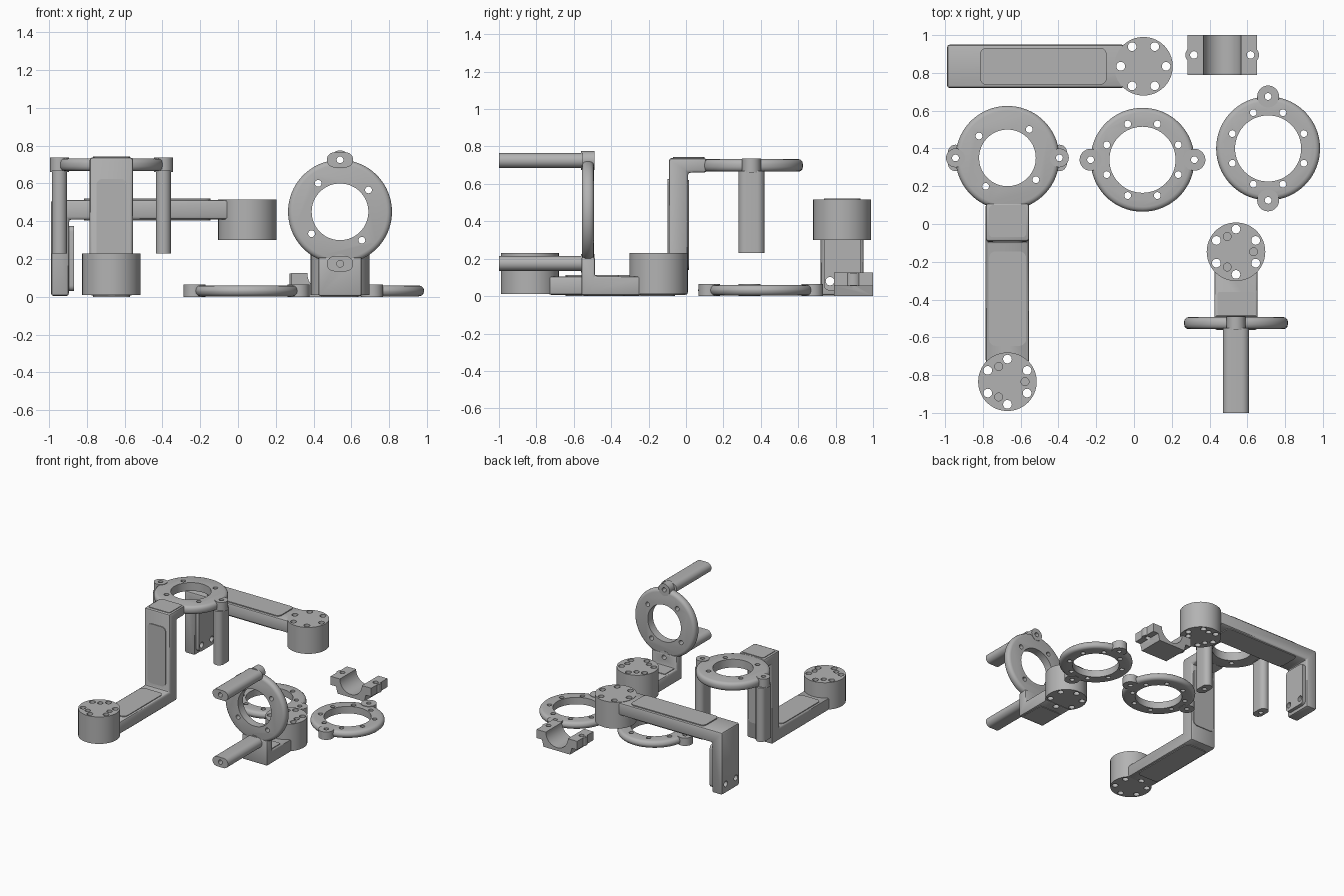
import bpy, bmesh
from math import sin, cos, pi, radians
from mathutils import Matrix

cube = bpy.data.objects.get("Cube")
if cube:
    bpy.data.objects.remove(cube, do_unlink=True)

grey = bpy.data.materials.new("plain_grey")
grey.use_nodes = True
grey.diffuse_color = (0.45, 0.45, 0.45, 1)
grey.node_tree.nodes["Principled BSDF"].inputs["Base Color"].default_value = (0.45, 0.45, 0.45, 1)

# Drawing planes: profile axes (u, v) and extrusion axis w
XY = Matrix.Identity(4)                       # w is +z
XZ = Matrix.Rotation(pi / 2, 4, 'X')          # w is -y
YZ = Matrix(((0, 0, 1, 0), (1, 0, 0, 0), (0, 1, 0, 0), (0, 0, 0, 1)))  # w is +x
parts = []


def arc(u, v, r, a0, a1, n):
    return [(u + r * cos(radians(a0 + (a1 - a0) * i / n)),
             v + r * sin(radians(a0 + (a1 - a0) * i / n))) for i in range(n + 1)]


def new_object(name, bm):
    mesh = bpy.data.meshes.new(name)
    bm.to_mesh(mesh)
    bm.free()
    obj = bpy.data.objects.new(name, mesh)
    bpy.context.collection.objects.link(obj)
    return obj


def prism(name, plane, outline, w0, w1, fillet=0, segments=3):
    """Extrude an outline and round its sharp edges."""
    bm = bmesh.new()
    face = bm.faces.new([bm.verts.new((u, v, w0)) for u, v in outline])
    top = bmesh.ops.extrude_face_region(bm, geom=[face])["geom"]
    bmesh.ops.translate(bm, vec=(0, 0, w1 - w0),
                        verts=[g for g in top if isinstance(g, bmesh.types.BMVert)])
    bmesh.ops.recalc_face_normals(bm, faces=bm.faces)
    if fillet:
        sharp = [e for e in bm.edges if e.calc_face_angle(0) > radians(35)]
        bmesh.ops.bevel(bm, geom=sharp, offset=fillet, segments=segments,
                        profile=0.5, affect='EDGES', clamp_overlap=True)
    bm.transform(plane)
    obj = new_object(name, bm)
    obj.data.materials.append(grey)
    parts.append(obj)
    return obj


def disc(name, plane, u, v, r, w0, w1, fillet=0, n=64):
    return prism(name, plane, arc(u, v, r, 0, 360, n)[:-1], w0, w1, fillet)


def panel(name, plane, u0, u1, v0, v1, w0, w1, r=0.035):
    """Thin plate with rounded corners."""
    pts = (arc(u1 - r, v1 - r, r, 0, 90, 5) + arc(u0 + r, v1 - r, r, 90, 180, 5)
           + arc(u0 + r, v0 + r, r, 180, 270, 5) + arc(u1 - r, v0 + r, r, 270, 360, 5))
    return prism(name, plane, pts, w0, w1)


def drill(objs, plane, holes):
    """Cut round holes (u, v, radius, w0, w1) out of each object."""
    bm = bmesh.new()
    for u, v, r, w0, w1 in holes:
        bmesh.ops.create_cone(bm, cap_ends=True, segments=64 if r > 0.1 else 20,
                              radius1=r, radius2=r, depth=w1 - w0,
                              matrix=plane @ Matrix.Translation((u, v, (w0 + w1) / 2)))
    cutter = new_object("hole_cutter", bm)
    cutter.hide_render = True
    for obj in objs:
        mod = obj.modifiers.new("holes", 'BOOLEAN')
        mod.operation, mod.solver, mod.object = 'DIFFERENCE', 'EXACT', cutter
        bpy.context.view_layer.objects.active = obj
        bpy.ops.object.modifier_apply(modifier=mod.name)
    bpy.data.objects.remove(cutter, do_unlink=True)


def polar(u, v, r, start, n):
    return arc(u, v, r, start, start + 360, n)[:-1]


def ring(name, plane, u, v, w0, w1, bore, ears, ear_r, pitch, start, n, post=None, extra=()):
    """Flat ring with two eared lugs, bolt holes and optional oblong posts."""
    objs = [disc(name + "_ring", plane, u, v, 0.275, w0, w1, 0.026, 80)]
    lugs = polar(u, v, 0.275, ears, 2)
    for i, (a, b) in enumerate(lugs):
        objs.append(disc(f"{name}_lug_{i}", plane, a, b, ear_r, w0 - 0.003, w1 + 0.004, 0, 32))
        if post:
            pts = arc(0, 0.03, 0.04, 0, 180, 12) + arc(0, -0.03, 0.04, 180, 360, 12)
            c, s = cos(radians(ears)), sin(radians(ears))
            pts = [(a + p * c - q * s, b + p * s + q * c) for p, q in pts]
            objs.append(prism(f"{name}_post_{i}", plane, pts, *post))
    lo, hi = min([w0, *(post or ())]) - 0.05, max([w1, *(post or ())]) + 0.05
    holes = [(a, b, 0.018, w0 - 0.02, w1 + 0.02) for a, b in polar(u, v, pitch, start, n)]
    holes += [(a, b, 0.018, lo, hi) for a, b in lugs]
    drill(objs + list(extra), plane, holes + [(u, v, bore, w0 - 0.02, w1 + 0.02)])


def hub(name, x, y, z0, z1, start, blind, arm):
    """Round hub with six through holes and three blind ones."""
    drum = disc(name, XY, x, y, 0.155, z0, z1)
    holes = [(a, b, 0.023, z0 - 0.05, z1 + 0.05) for a, b in polar(x, y, 0.12, start, 6)]
    drill([drum, arm], XY, holes)
    drill([drum], XY, [(a, b, 0.021, *blind) for a, b in polar(x, y, 0.093, start - 30, 3)])


# Tall stepped bracket: arm, panels, hub, ring with hanging posts
stepped = [(-0.735, 0.006), (0.01, 0.006), (0.01, 0.66), (0.11, 0.66),
           (0.11, 0.738), (-0.092, 0.738), (-0.092, 0.106), (-0.735, 0.106)]
tall_arm = prism("tall_arm", YZ, stepped, -0.785, -0.555, 0.015, 2)
panel("tall_arm_upper_panel", XY, -0.767, -0.571, -0.645, -0.145, 0.1, 0.112)
panel("tall_arm_lower_panel", XY, -0.767, -0.571, -0.645, -0.06, 0.0, 0.01)
panel("tall_arm_front_panel", XZ, -0.75, -0.587, 0.14, 0.625, 0.088, 0.098)
panel("tall_arm_back_panel", XZ, -0.767, -0.571, 0.14, 0.62, -0.016, -0.006)
panel("tall_arm_cap", XY, -0.767, -0.571, -0.07, 0.1, 0.734, 0.743, 0.02)
hub("tall_hub", -0.67, -0.835, 0.01, 0.23, 30, (0.13, 0.3), tall_arm)
ring("tall", XY, -0.67, 0.35, 0.665, 0.733, 0.15, 0, 0.05, 0.19, 52.5, 4, (0.23, 0.67))

# Short bracket: upright ring with forward posts, foot and hub
foot = [(-0.56, 0.004), (-0.24, 0.004), (-0.24, 0.106), (-0.487, 0.106),
        (-0.487, 0.21), (-0.56, 0.21)]
short_arm = prism("short_arm", YZ, foot, 0.425, 0.655, 0.012, 2)
panel("short_arm_upper_panel", XY, 0.443, 0.637, -0.483, -0.36, 0.1, 0.112, 0.01)
panel("short_arm_lower_panel", XY, 0.443, 0.637, -0.53, -0.33, 0.0, 0.008, 0.02)
hub("short_hub", 0.54, -0.147, 0.01, 0.23, 30, (0.13, 0.3), short_arm)
ring("short", XZ, 0.54, 0.45, 0.492, 0.557, 0.15, 90, 0.05, 0.19, 37.5, 4,
     (0.55, 1.0), [short_arm])

# Long bracket: arm with a hanging leg and hub
hook = [(-0.99, 0.004), (-0.895, 0.004), (-0.895, 0.41), (-0.052, 0.41),
        (-0.052, 0.513), (-0.99, 0.513)]
long_arm = prism("long_arm", XZ, hook, -0.95, -0.72, 0.015, 2)
panel("long_arm_upper_panel", XY, -0.815, -0.145, 0.737, 0.933, 0.508, 0.521)
panel("long_arm_lower_panel", XY, -0.815, -0.145, 0.737, 0.933, 0.403, 0.413)
saddle = panel("long_leg_pad", YZ, 0.737, 0.933, 0.03, 0.375, -0.9, -0.867, 0.03)
drill([long_arm, saddle], YZ, [(y, 0.08, 0.023, -1.1, -0.8) for y in (0.77, 0.9)])
hub("long_hub", 0.05, 0.835, 0.30, 0.516, 0, (0.2, 0.4), long_arm)

# Half clamp with a round channel and two bolt ears
right_half = [(0.1, 0.125), (0.183, 0.125), (0.183, 0.055), (0.135, 0.055), (0.12, 0.0)]
profile = (arc(0, 0.125, 0.1, 180, 360, 24)[:-1] + right_half
           + [(-u, v) for u, v in reversed(right_half[1:])])
clamp = [prism("clamp_body", XZ, [(u + 0.467, v) for u, v in profile], -1.0, -0.79)]
for side in (-1, 1):
    clamp.append(disc("clamp_ear", XY, 0.467 + side * 0.15, 0.895, 0.045, 0.056, 0.124, 0, 32))
drill(clamp, XY, [(0.467 + s * 0.15, 0.895, 0.02, -0.1, 0.3) for s in (-1, 1)])

# Two loose flat rings
ring("middle", XY, 0.045, 0.34, 0.003, 0.06, 0.175, 0, 0.058, 0.205, 22.5, 8)
ring("side", XY, 0.71, 0.4, 0.003, 0.06, 0.175, 90, 0.058, 0.205, 22.5, 8)

# Smooth the curved faces, keep sharp edges
bpy.ops.object.select_all(action='DESELECT')
for obj in parts:
    obj.select_set(True)
bpy.context.view_layer.objects.active = parts[0]
bpy.ops.object.shade_smooth_by_angle(angle=radians(35))
